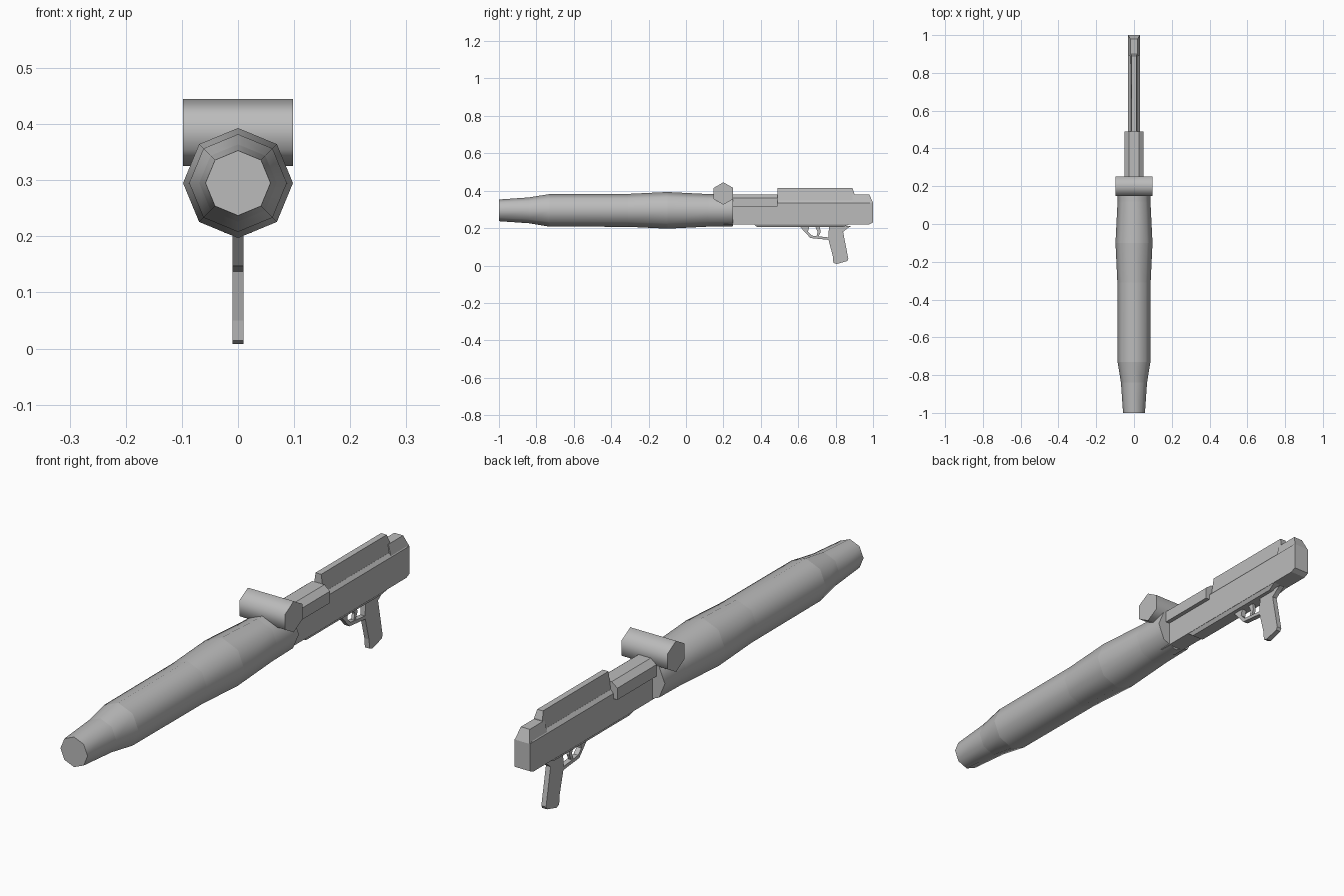
import bpy
import bmesh
from math import cos, sin, tau

old = bpy.data.objects.get("Cube")
if old:
    bpy.data.objects.remove(old, do_unlink=True)

grey = bpy.data.materials.new("plain grey")
grey.use_nodes = True
grey.diffuse_color = (0.5, 0.5, 0.5, 1)
grey.node_tree.nodes["Principled BSDF"].inputs["Base Color"].default_value = grey.diffuse_color


def finish(name, bm):
    bmesh.ops.recalc_face_normals(bm, faces=bm.faces)
    mesh = bpy.data.meshes.new(name)
    bm.to_mesh(mesh)
    bm.free()
    mesh.materials.append(grey)
    obj = bpy.data.objects.new(name, mesh)
    bpy.context.collection.objects.link(obj)
    return obj


def bridge(bm, a, b, smooth=False):
    for i in range(len(a)):
        j = (i + 1) % len(a)
        bm.faces.new((a[i], a[j], b[j], b[i])).smooth = smooth


def prism(name, side):
    """Mirrored solid from a side outline of (y, z, half width) points."""
    bm = bmesh.new()
    left, right = ([bm.verts.new((s * w, y, z)) for y, z, w in side] for s in (1, -1))
    bm.faces.new(left)
    bm.faces.new(right)
    bridge(bm, left, right)
    return finish(name, bm)


def block(name, y0, y1, z0, z1, w0, w1):
    """Long bar whose half width tapers from w0 below to w1 on top."""
    return prism(name, [(y0, z0, w0), (y1, z0, w0), (y1, z1, w1), (y0, z1, w1)])


def plate(name, outline, w):
    return prism(name, [(y, z, w) for y, z in outline])


def tube(name, stations, sides, place):
    """Capped faceted tube, smooth around and creased at each ring."""
    bm = bmesh.new()
    rings = []
    for t, r in stations:
        angles = [tau * (k / sides + 0.25) for k in range(sides)]
        rings.append([bm.verts.new(place(t, r * cos(a), r * sin(a))) for a in angles])
    for a, b in zip(rings, rings[1:]):
        bridge(bm, a, b, True)
    bm.faces.new(rings[0])
    bm.faces.new(rings[-1])
    for ring in rings:
        for i in range(sides):
            bm.edges.get((ring[i - 1], ring[i])).smooth = False
    return finish(name, bm)


# Eight-sided barrel and six-sided cross tube
tube("barrel",
     [(-1, .058), (-.84, .069), (-.73, .087), (-.31, .088), (-.1, .098), (.12, .087), (.25, .085)],
     8, lambda t, u, v: (u, t, .295 + v))
tube("cross_tube", [(-.098, .06), (.098, .06)], 6, lambda t, u, v: (t, .2 + u, .385 + v))

# Receiver body with a narrower keel
plate("receiver", [(.2, .22), (.98, .22), (1, .23), (1, .335), (.2, .335)], .033)
prism("keel", [(.36, .222, .033), (.38, .206, .024), (.84, .206, .024), (.88, .222, .033)])

# Front cover with chamfered top
block("cover", .25, .49, .315, .36, .05, .05)
block("cover_top", .25, .49, .36, .379, .05, .026)

# Sloped ledge, top rail and rear cap
block("ledge", .49, .985, .335, .348, .033, .022)
prism("top_rail", [(.49, .345, .022), (.9, .345, .022), (.9, .385, .018),
                   (.89, .415, .012), (.49, .415, .012)])
prism("rear_cap", [(.89, .335, .031), (1, .335, .031), (.98, .38, .019), (.89, .38, .019)])

# Pistol grip
plate("grip", [(.765, .212), (.885, .212), (.865, .2), (.84, .18), (.868, .035), (.862, .024),
               (.805, .008), (.788, .014), (.785, .05), (.76, .145)], .01)

# Trigger guard and trigger
plate("guard_front", [(.605, .212), (.66, .212), (.652, .18), (.672, .16), (.665, .147)], .01)
plate("guard_bar", [(.665, .147), (.765, .137), (.765, .15), (.672, .16)], .01)
plate("trigger", [(.69, .21), (.715, .21), (.72, .18), (.707, .15), (.697, .153), (.704, .18)], .006)
